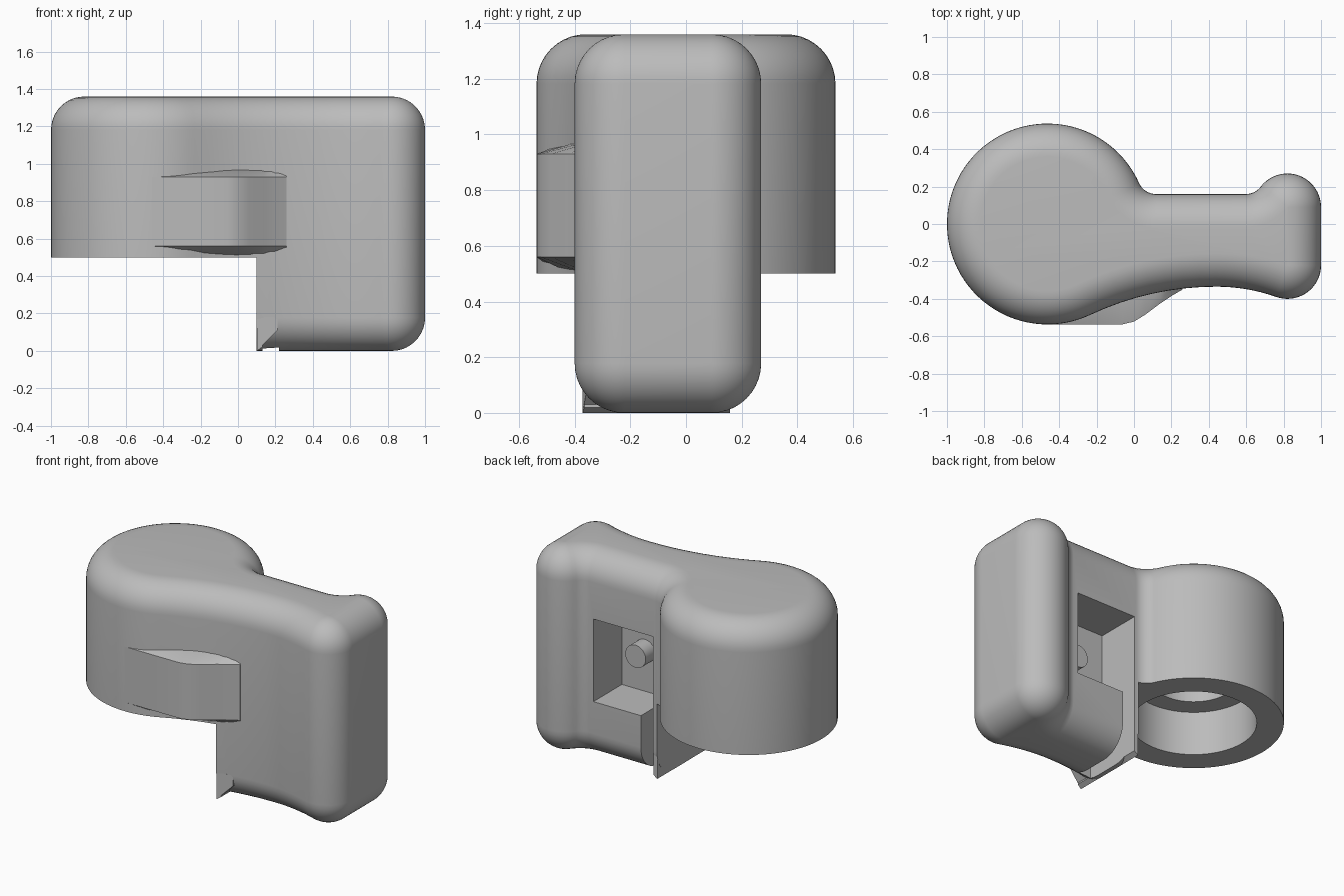
import bpy, bmesh, math
from mathutils import Matrix

cube = bpy.data.objects.get("Cube")
if cube:
    bpy.data.objects.remove(cube)

grey = bpy.data.materials.new("plain grey")
grey.use_nodes = True
COLOUR = (0.5, 0.5, 0.5, 1)
grey.diffuse_color = COLOUR
grey.node_tree.nodes["Principled BSDF"].inputs["Base Color"].default_value = COLOUR


def finish(name, bm):
    bmesh.ops.recalc_face_normals(bm, faces=bm.faces)
    mesh = bpy.data.meshes.new(name)
    bm.to_mesh(mesh)
    bm.free()
    mesh.materials.append(grey)
    obj = bpy.data.objects.new(name, mesh)
    bpy.context.collection.objects.link(obj)
    return obj


def loft(name, loops):
    """Skin a stack of equal-length closed loops and cap both ends."""
    bm = bmesh.new()
    rings = [[bm.verts.new(p) for p in loop] for loop in loops]
    n = len(rings[0])
    for a, b in zip(rings, rings[1:]):
        for i in range(n):
            j = (i + 1) % n
            bm.faces.new((a[i], a[j], b[j], b[i]))
    bm.faces.new(rings[0][::-1])
    bm.faces.new(rings[-1])
    return finish(name, bm)


def box(name, x0, x1, y0, y1, z0, z1):
    square = [(x0, y0), (x1, y0), (x1, y1), (x0, y1)]
    return loft(name, [[(x, y, z) for x, y in square] for z in (z0, z1)])


def cylinder(name, centre, radius, length, along_y=False):
    bm = bmesh.new()
    turn = Matrix.Rotation(math.pi / 2, 4, 'X') if along_y else Matrix()
    bmesh.ops.create_cone(bm, cap_ends=True, segments=64, radius1=radius, radius2=radius,
                          depth=length, matrix=Matrix.Translation(centre) @ turn)
    return finish(name, bm)


def activate(obj):
    bpy.ops.object.select_all(action='DESELECT')
    obj.select_set(True)
    bpy.context.view_layer.objects.active = obj


def smooth(obj):
    activate(obj)
    bpy.ops.object.shade_smooth_by_angle(angle=math.radians(30))


def cut(obj, cutter):
    activate(obj)
    mod = obj.modifiers.new("cut", 'BOOLEAN')
    mod.operation, mod.solver, mod.object = 'DIFFERENCE', 'EXACT', cutter
    bpy.ops.object.modifier_apply(modifier=mod.name)
    bpy.data.objects.remove(cutter)


# Plan outline as tangent arcs: centre x, centre y, radius, start, end, side (-1 = hollow)
BARREL_X, BARREL_R = -0.463, 0.537
ARCS = [
    (BARREL_X, 0, BARREL_R, 24.1, 295.2, 1),
    (0.44, -1.915, 1.58, 115.2, 90, -1),
    (0.44, -1.298, 0.963, 90, 70.6, -1),
    (0.82, -0.22, 0.18, 250.6, 360, 1),
    (0.82, 0.09, 0.18, 0, 142.6, 1),
    (0.5975, 0.26, 0.1, -37.4, -90, -1),
    (0.1185, 0.26, 0.1, 270, 204.1, -1),
]


def outline(inset, z):
    points = []
    for cx, cy, r, a0, a1, side in ARCS:
        steps = max(8, int(abs(a1 - a0) / 4))
        for i in range(steps + (side > 0 and cx > 0)):
            a = math.radians(a0 + (a1 - a0) * i / steps)
            rr = r - side * inset
            points.append((cx + rr * math.cos(a), cy + rr * math.sin(a), z))
    return points


# Body with rounded top and bottom edges
HEIGHT, ROUND = 1.36, 0.178
angles = [math.pi / 2 * i / 10 for i in range(11)]
levels = [(ROUND * (1 - math.sin(a)), ROUND * (1 - math.cos(a))) for a in angles]
loops = [outline(d, z) for d, z in levels]
loops += [outline(d, HEIGHT - z) for d, z in reversed(levels)]
body = loft("body", loops)

# Clear the space under the barrel, then the stepped bore, back pocket and slot
cut(body, box("under_cutter", -1.5, 0.1, -1, 1, -0.5, 0.5))
cut(body, cylinder("bore_cutter", (BARREL_X, 0, 0.54), 0.376, 0.5))
cut(body, cylinder("small_bore_cutter", (BARREL_X, 0, 0.9), 0.25, 0.5))
cut(body, box("pocket_cutter", 0.13, 0.57, -0.14, 0.5, 0.39, 0.94))
cut(body, box("slot_cutter", 0.13, 0.22, -0.25, 0.5, -0.2, 0.42))
smooth(body)

# Raised pad on the front, with sloping top and bottom
front = [(-0.46, -0.537), (-0.25, -0.537), (-0.06, -0.536), (0, -0.522),
         (0.06, -0.485), (0.14, -0.425), (0.2, -0.385), (0.26, -0.35)]


def back_y(x):
    return -0.45 + (x + 0.46) * 0.21


def pad_loop(shrink, z):
    edge = [(x, y + (back_y(x) - y) * shrink, z) for x, y in front]
    return edge + [(x, back_y(x) + 0.01, z) for x, y in reversed(front)]


smooth(loft("front_pad", [pad_loop(0.9, 0.503), pad_loop(0, 0.56),
                          pad_loop(0, 0.93), pad_loop(0.9, 0.975)]))


# Thin side wall with a square foot, and the mitred corner at its front
def wall(name, section, back):
    loft(name, [[(x, -0.335 - (0.44 - x) ** 2 / 3.16, z) for x, z in section],
                [(x, back, z) for x, z in section]])


wall("side_wall", [(0.101, 0), (0.13, 0.02), (0.13, 0.48), (0.101, 0.48)], 0.158)
wall("foot_corner", [(0.101, 0), (0.21, 0.11), (0.21, 0.18), (0.101, 0.18)], -0.25)

# Pin standing in the pocket
smooth(cylinder("pocket_pin", (0.4, -0.1, 0.66), 0.075, 0.12, along_y=True))
